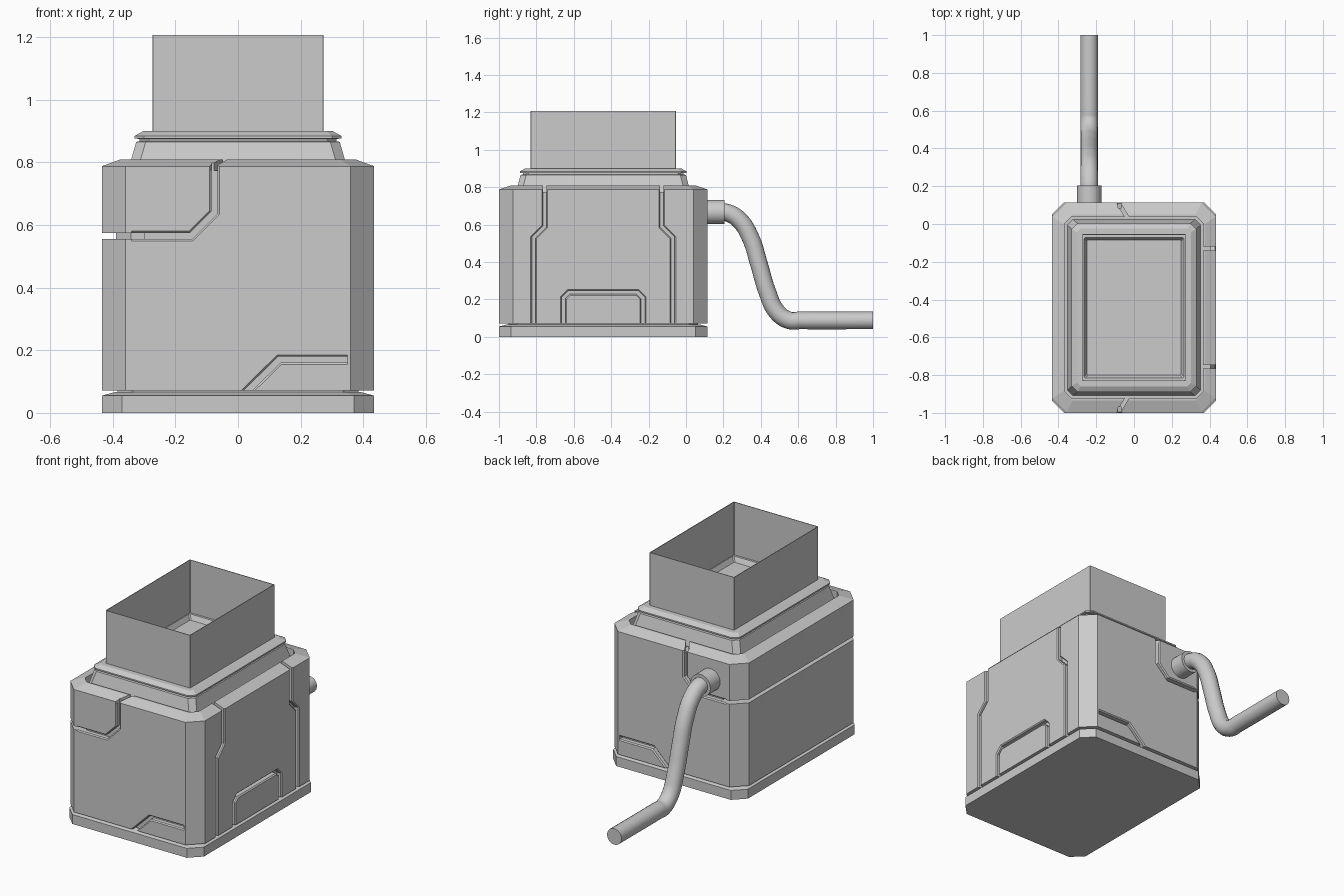
import bpy, bmesh, math
from mathutils import Vector

if "Cube" in bpy.data.objects:
    bpy.data.objects.remove(bpy.data.objects["Cube"])

CY = -0.4425            # centre of the box in y
HX, HY = 0.435, 0.5575  # half sizes of the box
FRONT, BACK = CY - HY, CY + HY


def loft(name, loops, closed_caps=True):
    """Skin a list of equal-length vertex loops into a solid."""
    bm = bmesh.new()
    rows = [[bm.verts.new(p) for p in loop] for loop in loops]
    n = len(rows[0])
    pairs = list(zip(rows, rows[1:]))
    if not closed_caps:
        pairs.append((rows[-1], rows[0]))
    for a, b in pairs:
        for i in range(n):
            j = (i + 1) % n
            bm.faces.new((a[i], a[j], b[j], b[i]))
    if closed_caps:
        bm.faces.new(rows[0][::-1])
        bm.faces.new(rows[-1])
    bmesh.ops.recalc_face_normals(bm, faces=bm.faces)
    mesh = bpy.data.meshes.new(name)
    bm.to_mesh(mesh)
    bm.free()
    ob = bpy.data.objects.new(name, mesh)
    bpy.context.collection.objects.link(ob)
    return ob


def ring(hx, hy, c, z):
    """Rectangle with cut corners, centred on the box."""
    pts = [(hx, hy - c), (hx - c, hy), (c - hx, hy), (-hx, hy - c),
           (-hx, c - hy), (c - hx, -hy), (hx - c, -hy), (hx, c - hy)]
    return [(x, CY + y, z) for x, y in pts]


def strip(path, w):
    """Outline of a mitred band of half width w along a 2D path."""
    pts = [Vector(p) for p in path]
    norms = []
    for a, b in zip(pts, pts[1:]):
        d = (b - a).normalized()
        norms.append(Vector((-d.y, d.x)))
    left, right = [], []
    for i, p in enumerate(pts):
        n1, n2 = norms[max(i - 1, 0)], norms[min(i, len(norms) - 1)]
        m = (n1 + n2) / (1 + n1.dot(n2)) * w
        left.append(p + m)
        right.append(p - m)
    return left + right[::-1]


def cut(target, path, place, layers):
    """Cut a groove; layers are (half width, depth) pairs."""
    cutter = loft("groove_cutter", [[place(p.x, p.y, d) for p in strip(path, w)] for w, d in layers])
    cutter.hide_render = True
    mod = target.modifiers.new("groove", 'BOOLEAN')
    mod.operation = 'DIFFERENCE'
    mod.solver = 'EXACT'
    mod.object = cutter
    bpy.context.view_layer.objects.active = target
    bpy.ops.object.modifier_apply(modifier=mod.name)
    bpy.data.objects.remove(cutter, do_unlink=True)


# base plate
loft("base_plate", [ring(HX, HY, 0.065, 0), ring(HX, HY, 0.065, 0.055),
                    ring(0.395, HY - 0.04, 0.05, 0.066)])

# main housing with sloped top edge and a recess for the collar
body = loft("housing", [
    ring(0.385, HY - 0.05, 0.05, 0.06), ring(0.385, HY - 0.05, 0.05, 0.072),
    ring(HX, HY, 0.075, 0.072), ring(HX, HY, 0.075, 0.788),
    ring(0.375, HY - 0.065, 0.05, 0.81), ring(0.366, HY - 0.078, 0.035, 0.81),
    ring(0.366, HY - 0.078, 0.035, 0.77)])

# panel grooves
W = 0.0095
GROOVE = [(W, 0.03), (W, 0.006), (W + 0.026, -0.02)]
TOP = [(W, 0.035), (W, -0.03)]


def on_top(x, y, d):
    return (x, y, 0.81 - d)


def on_right(y, z, d):
    return (HX - d, y, z)


for s in (-1, 1):
    def on_end(x, z, d, s=s):
        return (x, CY + s * (HY - d), z)

    # upper left panel and lower right panel, front and back
    cut(body, [(-0.34, 0.565), (-0.15, 0.565), (-0.075, 0.64), (-0.075, 0.83)], on_end, GROOVE)
    cut(body, [(0.0, 0.04), (0.132, 0.17), (0.35, 0.17)], on_end, GROOVE)
    cut(body, [(-0.085, CY + s * (HY + 0.02)), (-0.078, CY + s * (HY - 0.01)),
               (-0.03, CY + s * (HY - 0.09))], on_top, TOP)
    # tall jogged groove on the right side
    cut(body, [(CY + s * 0.3725, 0.04), (CY + s * 0.3725, 0.53),
               (CY + s * 0.313, 0.59), (CY + s * 0.313, 0.83)], on_right, GROOVE)
    cut(body, [(0.35, CY + s * 0.313), (0.46, CY + s * 0.313)], on_top, TOP)

# arched hatch on the right side
cut(body, [(-0.655, 0.04), (-0.655, 0.208), (-0.625, 0.238), (-0.26, 0.238),
           (-0.23, 0.208), (-0.23, 0.04)], on_right, GROOVE)

# horizontal groove wrapping the left side
cut(body, [(-0.3, FRONT), (-0.36, FRONT), (-HX, FRONT + 0.075),
           (-HX, BACK - 0.075), (-0.36, BACK), (-0.3, BACK)],
    lambda x, y, d: (x, y, d), [(0.045, 0.5553), (0.045, 0.5747)])

# stepped collar with sunken tray
loft("collar", [
    ring(0.354, 0.468, 0.03, 0.765), ring(0.325, 0.442, 0.03, 0.866),
    ring(0.314, 0.43, 0.03, 0.868), ring(0.314, 0.43, 0.03, 0.875),
    ring(0.33, 0.446, 0.03, 0.877), ring(0.33, 0.446, 0.03, 0.885),
    ring(0.303, 0.418, 0.02, 0.90), ring(0.264, 0.372, 0.006, 0.90),
    ring(0.25, 0.358, 0.006, 0.872)])

# thin open hopper
loft("hopper", [ring(0.273, 0.389, 0.002, 0.895), ring(0.273, 0.389, 0.002, 1.208),
                ring(0.269, 0.385, 0.002, 1.208), ring(0.269, 0.385, 0.002, 0.895)],
     closed_caps=False)

# crank boss
CX, CZ = -0.237, 0.667
bpy.ops.mesh.primitive_cylinder_add(vertices=32, radius=0.064, depth=0.11,
                                    location=(CX, 0.15, CZ), rotation=(math.pi / 2, 0, 0))
boss = bpy.context.object
boss.name = "crank_boss"

# bent crank rod
curve = bpy.data.curves.new("crank_handle", 'CURVE')
curve.dimensions = '3D'
curve.bevel_depth = 0.047
curve.bevel_resolution = 6
curve.resolution_u = 6
curve.use_fill_caps = True
path = [(0.17, 0.667), (0.22, 0.664), (0.285, 0.625), (0.345, 0.53), (0.39, 0.39),
        (0.435, 0.24), (0.485, 0.135), (0.55, 0.089), (0.61, 0.088), (1.0, 0.088)]
spline = curve.splines.new('BEZIER')
spline.bezier_points.add(len(path) - 1)
for bp, (y, z) in zip(spline.bezier_points, path):
    bp.co = (CX, y, z)
    bp.handle_left_type = bp.handle_right_type = 'AUTO'
crank = bpy.data.objects.new("crank_handle", curve)
bpy.context.collection.objects.link(crank)
bpy.ops.object.select_all(action='DESELECT')
crank.select_set(True)
bpy.context.view_layer.objects.active = crank
bpy.ops.object.convert(target='MESH')

# smooth the round parts
boss.select_set(True)
bpy.ops.object.shade_smooth_by_angle(angle=math.radians(35))
